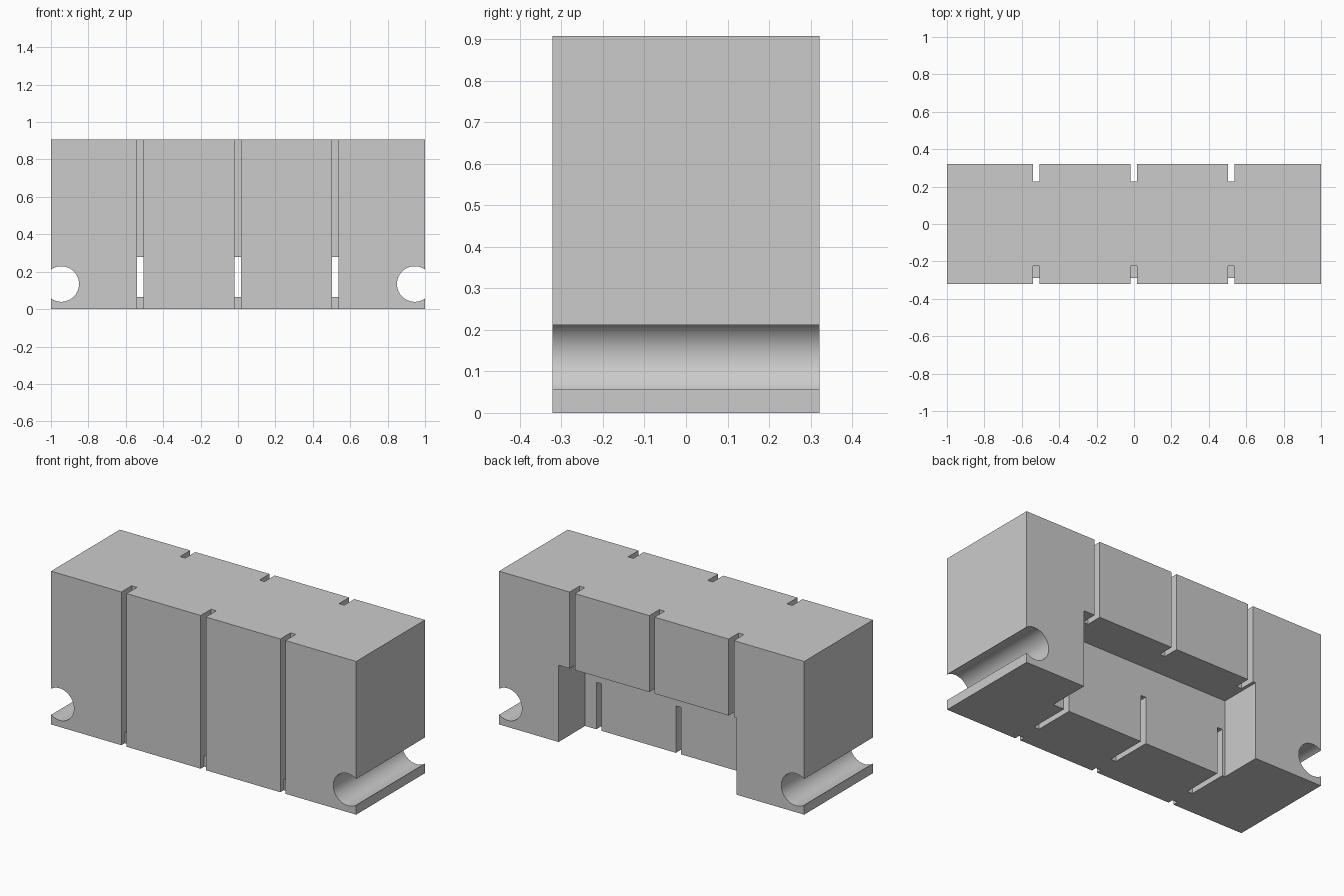
import bpy, bmesh, math
from mathutils import Vector

if "Cube" in bpy.data.objects:
    bpy.data.objects.remove(bpy.data.objects["Cube"], do_unlink=True)

DEPTH, HEIGHT = 0.322, 0.908     # half depth, full height

grey = bpy.data.materials.new("plain grey")
grey.use_nodes = True
colour = (0.6, 0.6, 0.6, 1)
grey.diffuse_color = colour
grey.node_tree.nodes["Principled BSDF"].inputs["Base Color"].default_value = colour


def prism(name, points, axis, start, end):
    """Extrude a flat outline along x or y (outline is y,z or x,z)."""
    bm = bmesh.new()
    if axis == "x":
        verts = [bm.verts.new((start, a, b)) for a, b in points]
        step = Vector((end - start, 0, 0))
    else:
        verts = [bm.verts.new((a, start, b)) for a, b in points]
        step = Vector((0, end - start, 0))
    face = bm.faces.new(verts)
    grown = bmesh.ops.extrude_face_region(bm, geom=[face], use_keep_orig=True)
    bmesh.ops.translate(bm, vec=step, verts=[
        v for v in grown["geom"] if isinstance(v, bmesh.types.BMVert)])
    bmesh.ops.recalc_face_normals(bm, faces=bm.faces)
    mesh = bpy.data.meshes.new(name)
    bm.to_mesh(mesh)
    bm.free()
    mesh.materials.append(grey)
    obj = bpy.data.objects.new(name, mesh)
    bpy.context.collection.objects.link(obj)
    return obj


def rect(a0, a1, b0, b1):
    return [(a0, b0), (a1, b0), (a1, b1), (a0, b1)]


def cut(target, cutter):
    cutter.hide_render = True
    mod = target.modifiers.new("cut", "BOOLEAN")
    mod.operation = "DIFFERENCE"
    mod.solver = "EXACT"
    mod.object = cutter
    bpy.context.view_layer.objects.active = target
    bpy.ops.object.modifier_apply(modifier=mod.name)
    bpy.data.objects.remove(cutter, do_unlink=True)


# Main block
block = prism("block", rect(-1, 1, 0, HEIGHT), "y", -DEPTH, DEPTH)

# Open recess in the lower back
cut(block, prism("recess_cutter", rect(-0.557, 0.61, -0.1, 0.455), "y", 0.073, 0.5))

# Strap channels: front groove, passage around a low bar, and back groove
channel = [(-0.4, -0.1), (-0.29, -0.1), (-0.29, 0.065), (-0.17, 0.065),
           (-0.17, -0.1), (0.12, -0.1), (0.12, 0.278), (-0.225, 0.278),
           (-0.225, 1), (-0.4, 1)]
for x in (-0.522, -0.002, 0.52):
    x0, x1 = x - 0.017, x + 0.017
    cut(block, prism("channel_cutter", channel, "x", x0, x1))
    cut(block, prism("back_groove_cutter", rect(0.228, 0.5, 0.4, 1), "x", x0, x1))

# Round side channels, open at both ends
for side in (-1, 1):
    ring = [(side * 0.945 + 0.095 * math.cos(math.tau * i / 64),
             0.134 + 0.095 * math.sin(math.tau * i / 64)) for i in range(64)]
    cut(block, prism("side_channel_cutter", ring, "y", -0.5, 0.5))

# Smooth the round channels, keep every edge crisp
bpy.ops.object.select_all(action="DESELECT")
block.select_set(True)
bpy.context.view_layer.objects.active = block
bpy.ops.object.shade_smooth_by_angle(angle=math.radians(30))
